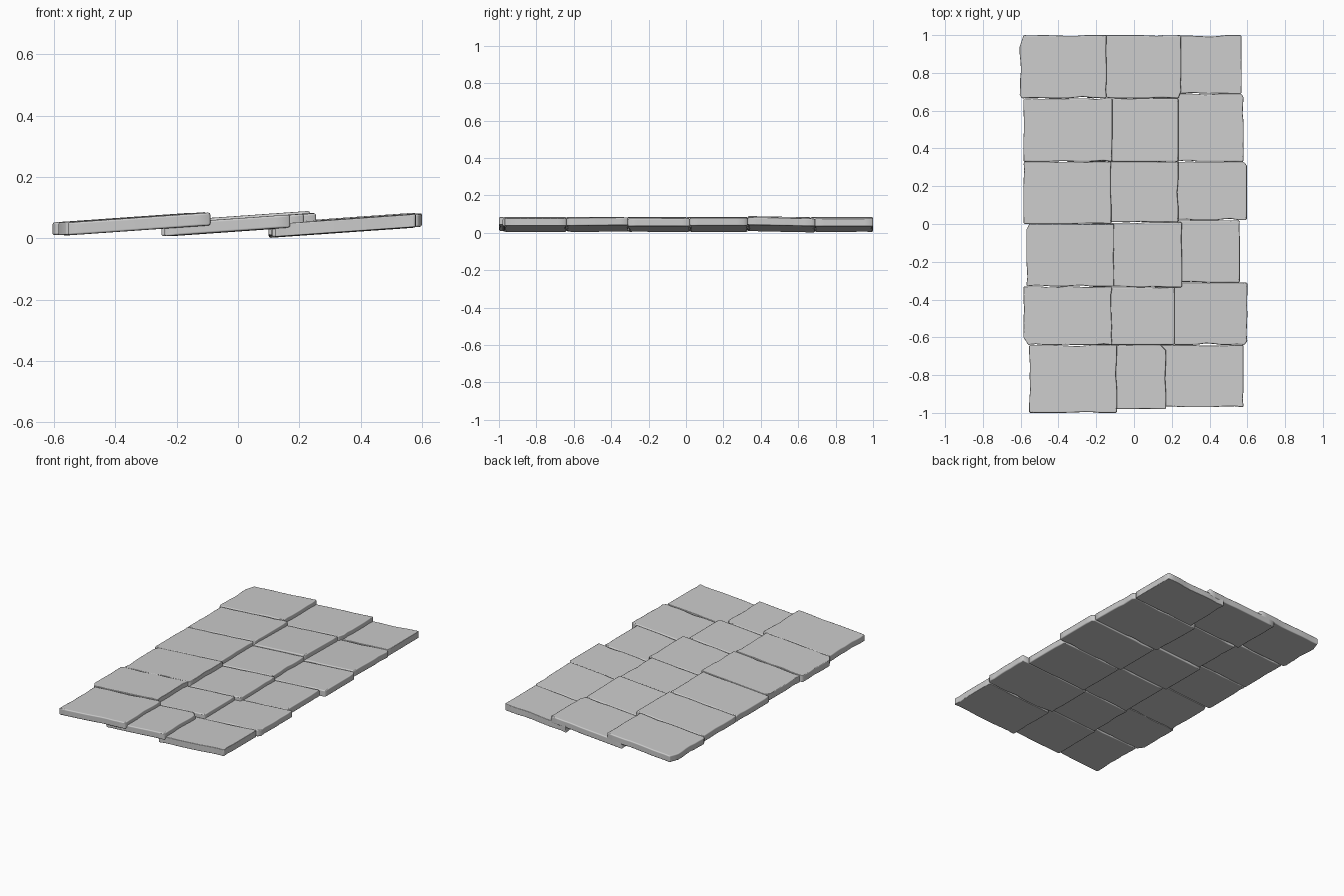
import bpy, bmesh, math
from mathutils import Vector, noise

cube = bpy.data.objects.get("Cube")
if cube:
    bpy.data.objects.remove(cube)

stone = bpy.data.materials.new("pale grey slate")
stone.use_nodes = True
GREY = (0.6, 0.6, 0.6, 1)
stone.diffuse_color = GREY
stone.node_tree.nodes["Principled BSDF"].inputs["Base Color"].default_value = GREY

SLOPE = 0.07
THICK = 0.042


def outline(x0, x1, y0, y1, chips, seed):
    """Rectangle with chipped corners and worn, slightly wavy edges."""
    corners = [(x0, y0), (x1, y0), (x1, y1), (x0, y1)]
    centre = Vector(((x0 + x1) / 2, (y0 + y1) / 2))
    path = []
    for i, c in enumerate(corners):
        cx, cy = chips.get(i, (0.006, 0.006))
        sx = 1 if c[0] < centre.x else -1
        sy = 1 if c[1] < centre.y else -1
        along_x = Vector((c[0] + sx * cx, c[1]))
        along_y = Vector((c[0], c[1] + sy * cy))
        path += [along_y, along_x] if i % 2 == 0 else [along_x, along_y]
    points = []
    for a, b in zip(path, path[1:] + path[:1]):
        steps = max(1, round((b - a).length / 0.04))
        for k in range(steps):
            p = a.lerp(b, k / steps)
            if k:
                wear = noise.noise(Vector((p.x * 9, p.y * 9, seed * 3.7)))
                inward = Vector((a.y - b.y, b.x - a.x)).normalized()
                p += inward * max(0, wear) * 0.012
            points.append(p)
    return points


def tile(name, x0, x1, y0, y1, base, tilt, chips, seed):
    """Sloping slab with softened rims; base is the height of its low edge."""
    bm = bmesh.new()
    mid = (y0 + y1) / 2
    rings = []
    for h in (0, THICK):
        rings.append([bm.verts.new((p.x, p.y, base + h + SLOPE * (p.x - x0) + tilt * (p.y - mid)))
                      for p in outline(x0, x1, y0, y1, chips, seed)])
    low, high = rings
    bm.faces.new(list(reversed(low)))
    bm.faces.new(high)
    n = len(low)
    for i in range(n):
        j = (i + 1) % n
        bm.faces.new((low[i], low[j], high[j], high[i]))
    mesh = bpy.data.meshes.new(name)
    bm.to_mesh(mesh)
    bm.free()
    mesh.materials.append(stone)
    obj = bpy.data.objects.new(name, mesh)
    bpy.context.collection.objects.link(obj)
    mesh.shade_smooth()
    bevel = obj.modifiers.new("worn rim", "BEVEL")
    bevel.width = 0.007
    bevel.segments = 2
    bevel.limit_method = "ANGLE"
    bevel.angle_limit = math.radians(50)
    bevel.harden_normals = True


# Each course: row boundaries, left edges, right edges, low-edge height
courses = {
    "left": ([-1, -.64, -.33, 0, .33, .665, 1],
             [-.555, -.585, -.57, -.585, -.585, -.605],
             [-.09, -.115, -.105, -.12, -.115, -.145], .01),
    "middle": ([-.98, -.64, -.335, .01, .33, .665, 1],
               [-.24, -.23, -.22, -.24, -.23, -.25],
               [.17, .215, .255, .235, .235, .25], .007),
    "right": ([-.97, -.64, -.31, .02, .33, .69, 1],
              [.12, .11, .13, .12, .10, .14],
              [.58, .60, .56, .597, .58, .57], .005),
}
# Broken corners, counted anticlockwise from front left
chips = {
    ("left", 5): {3: (.02, .06), 0: (.01, .02)},
    ("left", 1): {0: (.025, .04)},
    ("left", 2): {3: (.015, .03)},
    ("middle", 0): {2: (.03, .03)},
    ("middle", 5): {1: (.015, .04)},
    ("right", 1): {1: (.015, .02), 0: (.11, .02)},
    ("right", 3): {2: (.015, .02)},
    ("right", 4): {2: (.01, .02)},
}
tilts = {("middle", 4): -.02, ("right", 4): -.02, ("left", 2): .008, ("right", 1): .008}
lifts = {("middle", 4): .005}

seed = 0
for side, (ys, lefts, rights, base) in courses.items():
    for row in range(6):
        seed += 1
        key = (side, row)
        tile(f"{side}_tile_{row + 1}", lefts[row], rights[row], ys[row], ys[row + 1],
             base + lifts.get(key, 0), tilts.get(key, 0), chips.get(key, {}), seed)
